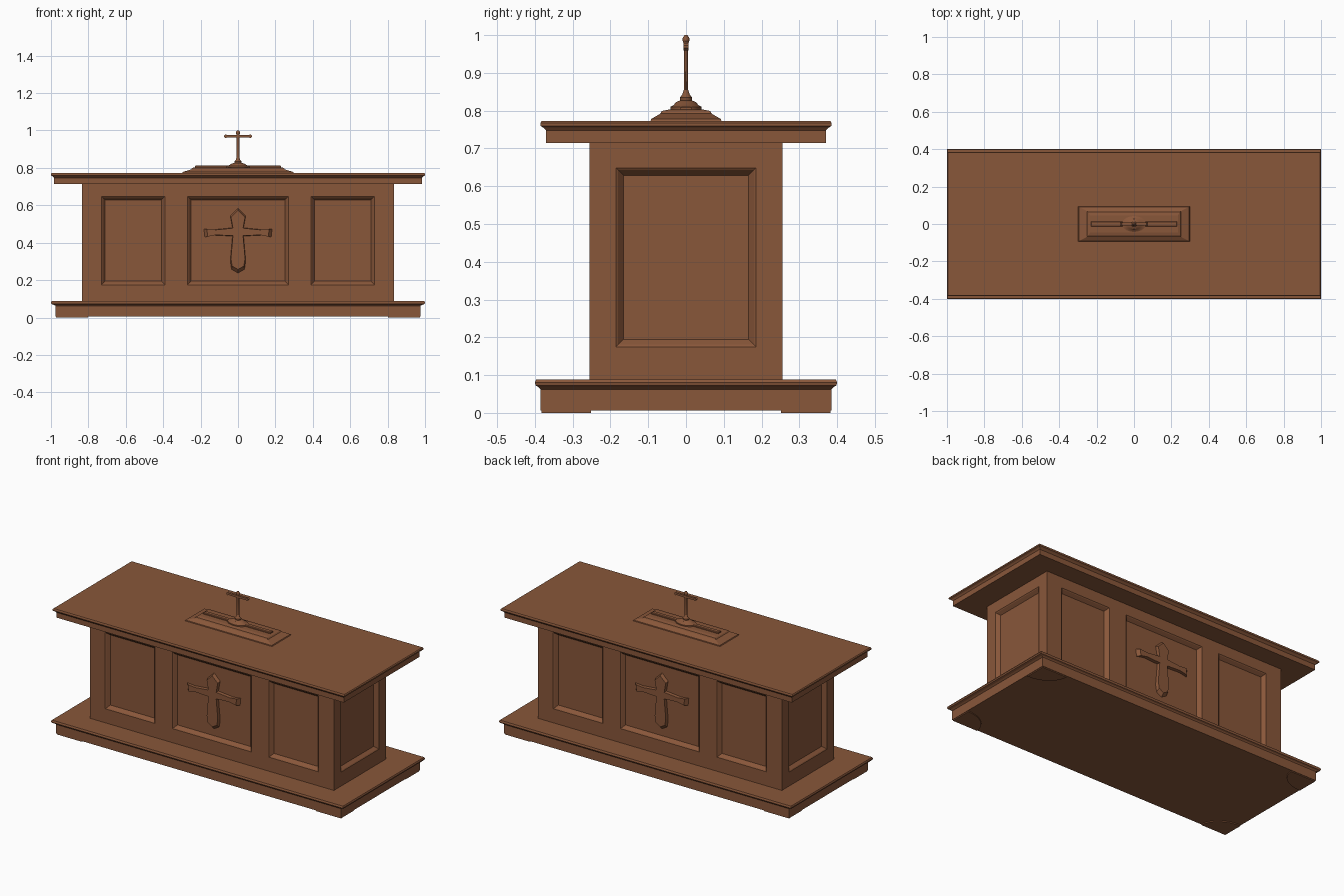
import bpy, bmesh, math
from mathutils import Vector, Matrix

old = bpy.data.objects.get("Cube")
if old:
    bpy.data.objects.remove(old, do_unlink=True)

wood = bpy.data.materials.new("brown wood")
wood.use_nodes = True
COLOR = (0.25, 0.095, 0.042, 1)
wood.diffuse_color = COLOR
wood.node_tree.nodes["Principled BSDF"].inputs["Base Color"].default_value = COLOR


def finish(name, bm, smooth=False):
    bmesh.ops.recalc_face_normals(bm, faces=bm.faces[:])
    mesh = bpy.data.meshes.new(name)
    bm.to_mesh(mesh)
    bm.free()
    mesh.materials.append(wood)
    ob = bpy.data.objects.new(name, mesh)
    bpy.context.collection.objects.link(ob)
    if smooth:
        bpy.ops.object.select_all(action="DESELECT")
        ob.select_set(True)
        bpy.context.view_layer.objects.active = ob
        bpy.ops.object.shade_smooth_by_angle(angle=math.radians(35))
    return ob


def loft(name, rings, sides=4, smooth=False):
    """Stack rings of (half x, half y, z): rectangles for 4 sides, else ellipses."""
    bm = bmesh.new()
    loops = []
    for hx, hy, z in rings:
        k = math.sqrt(2) if sides == 4 else 1
        angles = [2 * math.pi * (i + 0.5) / sides for i in range(sides)]
        loops.append([bm.verts.new((hx * k * math.cos(a), hy * k * math.sin(a), z)) for a in angles])
    for a, b in zip(loops, loops[1:]):
        for i in range(sides):
            j = (i + 1) % sides
            bm.faces.new((a[i], a[j], b[j], b[i]))
    bm.faces.new(loops[0])
    bm.faces.new(loops[-1])
    return finish(name, bm, smooth)


def extrude_outline(name, points, y0, y1, taper=1.0, mid=(0, 0)):
    """Extrude an x-z outline along y, shrinking the far end about mid."""
    bm = bmesh.new()
    near = [bm.verts.new((x, y0, z)) for x, z in points]
    far = [bm.verts.new((mid[0] + (x - mid[0]) * taper, y1, mid[1] + (z - mid[1]) * taper))
           for x, z in points]
    n = len(points)
    for i in range(n):
        j = (i + 1) % n
        bm.faces.new((near[i], near[j], far[j], far[i]))
    bm.faces.new(near)
    bm.faces.new(far)
    return finish(name, bm)


# Stepped base and table top with moulded lips
loft("base_plinth", [(0.975, 0.385, 0.006), (0.975, 0.385, 0.062), (0.985, 0.39, 0.068),
                     (0.998, 0.398, 0.072), (1.0, 0.4, 0.08), (0.996, 0.397, 0.088)])
loft("table_top", [(0.983, 0.37, 0.715), (0.983, 0.37, 0.747), (0.99, 0.378, 0.755),
                   (1.0, 0.385, 0.76), (1.0, 0.385, 0.768), (0.995, 0.382, 0.773)])

# Low rounded feet under the base corners
for sx in (-1, 1):
    for sy in (-1, 1):
        bm = bmesh.new()
        corner = Vector((sx * 0.972, sy * 0.382, 0))
        rim = [corner] + [corner + Vector((-sx * 0.17 * math.cos(t), -sy * 0.13 * math.sin(t), 0))
                          for t in [math.pi / 2 * i / 8 for i in range(9)]]
        face = bm.faces.new([bm.verts.new(p) for p in rim])
        out = bmesh.ops.extrude_face_region(bm, geom=[face])
        bmesh.ops.translate(bm, vec=(0, 0, 0.01),
                            verts=[v for v in out["geom"] if isinstance(v, bmesh.types.BMVert)])
        finish("corner_foot", bm)

# Body with sunken panels on all four walls
bm = bmesh.new()
bmesh.ops.create_cube(bm, size=1, matrix=Matrix.Translation((0, 0, 0.4))
                      @ Matrix.Diagonal((1.67, 0.51, 0.64, 1)))
cuts = [((x * s, 0, 0), (1, 0, 0)) for x in (0.27, 0.39, 0.73) for s in (-1, 1)]
cuts += [((0, s * 0.185, 0), (0, 1, 0)) for s in (-1, 1)]
cuts += [((0, 0, z), (0, 0, 1)) for z in (0.175, 0.648)]
for co, no in cuts:
    bmesh.ops.bisect_plane(bm, geom=bm.verts[:] + bm.edges[:] + bm.faces[:],
                           plane_co=co, plane_no=no)
panels = []
for f in bm.faces:
    c, n = f.calc_center_median(), f.normal
    if abs(n.z) > 0.5 or not 0.175 < c.z < 0.648:
        continue
    if abs(n.x) > 0.5:
        is_panel = abs(c.y) < 0.185
    else:
        is_panel = abs(c.x) < 0.27 or 0.39 < abs(c.x) < 0.73
    if is_panel:
        panels.append(f)
bmesh.ops.inset_individual(bm, faces=panels, thickness=0.008, depth=-0.004)
bmesh.ops.inset_individual(bm, faces=panels, thickness=0.02, depth=-0.018)
finish("panelled_body", bm)

# Raised cross with flared ends on the front and back centre panels
half = [(0.035, 0.255), (0.042, 0.3), (0.03, 0.435), (0.13, 0.44), (0.18, 0.43),
        (0.185, 0.475), (0.13, 0.47), (0.03, 0.48), (0.042, 0.545), (0.0, 0.585)]
outline = [(0.0, 0.235)] + half + [(-x, z) for x, z in reversed(half[:-1])]
for side, s in (("front", -1), ("back", 1)):
    extrude_outline(side + "_relief_cross", outline, s * 0.23, s * 0.252, 0.9, (0, 0.457))

# Stepped stand on the table top
loft("stand_base", [(0.3, 0.095, 0.77), (0.295, 0.092, 0.778), (0.25, 0.068, 0.792),
                    (0.245, 0.064, 0.799), (0.235, 0.045, 0.803)])
loft("stand_rail", [(0.23, 0.014, 0.8), (0.23, 0.014, 0.809), (0.226, 0.01, 0.812)])

# Turned oval pedestal and slim post
loft("cross_pedestal", [(0.065, 0.042, 0.8), (0.065, 0.042, 0.81), (0.045, 0.032, 0.815),
                        (0.036, 0.028, 0.822), (0.018, 0.016, 0.827), (0.02, 0.016, 0.835),
                        (0.011, 0.01, 0.843), (0.008, 0.006, 0.855)], 24, True)
loft("cross_post", [(0.008, 0.006, 0.85), (0.008, 0.006, 0.978), (0.012, 0.009, 0.984),
                    (0.011, 0.009, 0.992), (0.004, 0.004, 1.0)], 12, True)

# Cross arms with knobbed ends
arm = [(0.0, 0.962), (0.058, 0.963), (0.066, 0.959), (0.075, 0.966),
       (0.075, 0.972), (0.066, 0.979), (0.058, 0.975), (0.0, 0.976)]
arms = arm + [(-x, z) for x, z in reversed(arm[1:-1])]
extrude_outline("cross_arms", arms, -0.007, 0.007)
